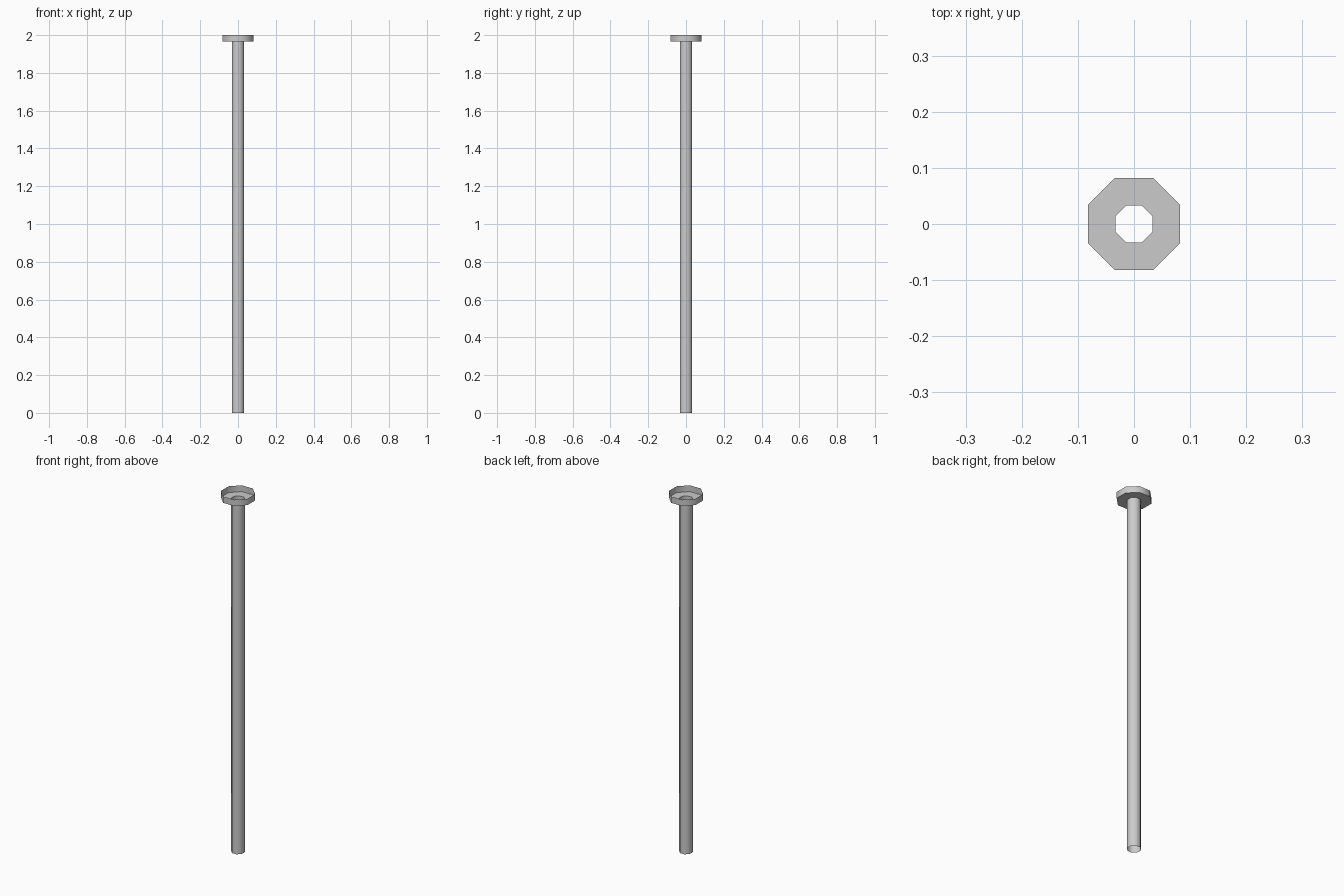
import bpy, bmesh, math

if "Cube" in bpy.data.objects:
    bpy.data.objects.remove(bpy.data.objects["Cube"])

SIDES = 8


def ring(bm, apothem, z):
    # octagon with flats facing the axes
    r = apothem / math.cos(math.pi / SIDES)
    angles = [(i + 0.5) * 2 * math.pi / SIDES for i in range(SIDES)]
    return [bm.verts.new((r * math.cos(a), r * math.sin(a), z)) for a in angles]


def lathe(name, profile):
    # open octagonal sheet swept from (apothem, z) points
    bm = bmesh.new()
    rings = [ring(bm, a, z) for a, z in profile]
    for lo, hi in zip(rings, rings[1:]):
        for i in range(SIDES):
            j = (i + 1) % SIDES
            bm.faces.new((lo[i], lo[j], hi[j], hi[i]))
    mesh = bpy.data.meshes.new(name)
    bm.to_mesh(mesh)
    bm.free()
    obj = bpy.data.objects.new(name, mesh)
    bpy.context.collection.objects.link(obj)
    bpy.ops.object.select_all(action='DESELECT')
    obj.select_set(True)
    bpy.context.view_layer.objects.active = obj
    bpy.ops.object.shade_smooth_by_angle(angle=math.radians(50))
    return obj


# hollow pole, open at both ends
lathe("pole", [(0.033, 0.0), (0.033, 1.965)])

# shallow open cup around the pole top: floor ring and rim wall
lathe("top_cup", [(0.033, 1.965), (0.082, 1.965), (0.082, 2.0)])
